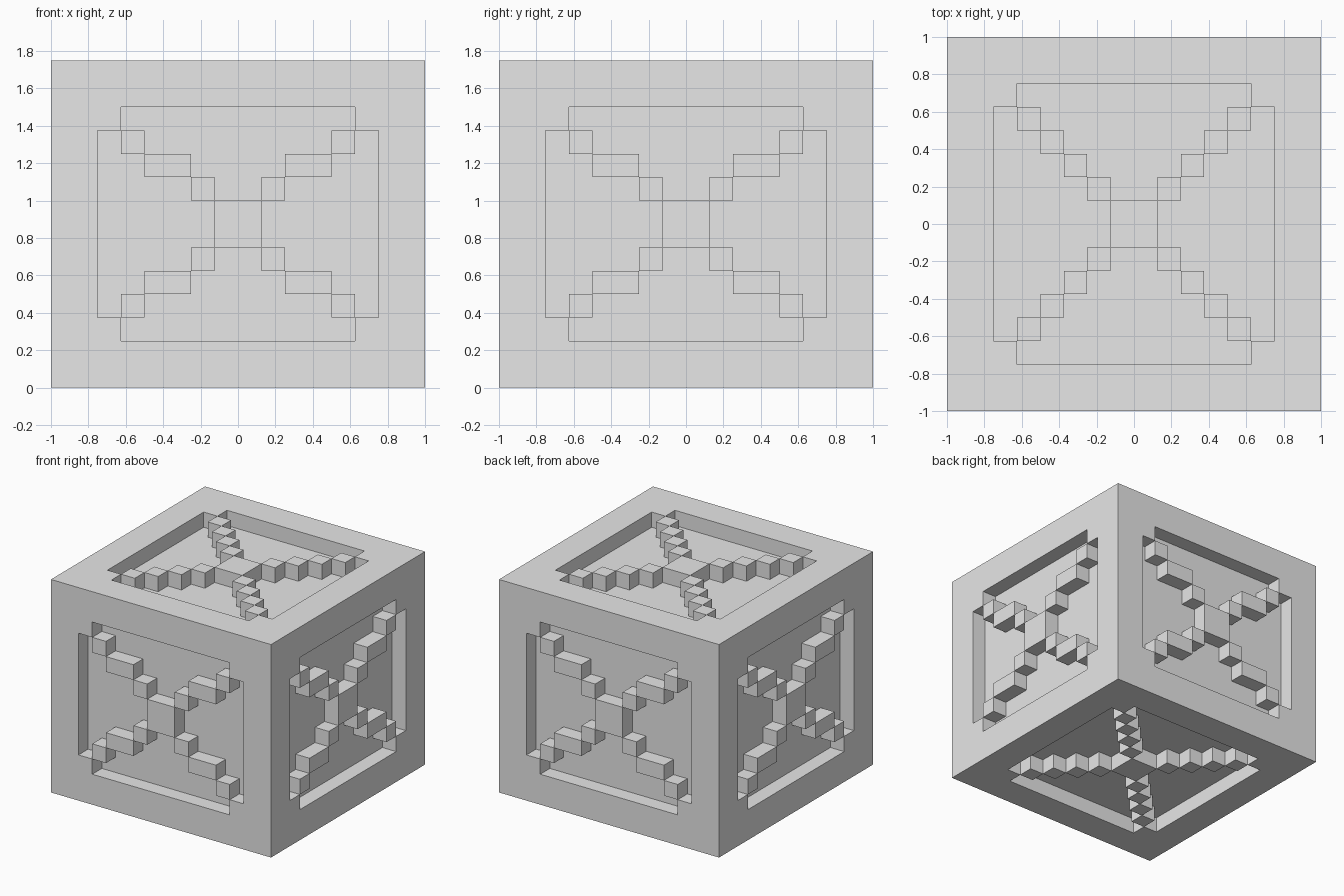
import bpy
import bmesh
from mathutils import Matrix, Vector

cube = bpy.data.objects.get("Cube")
if cube:
    bpy.data.objects.remove(cube, do_unlink=True)

# Grey stone
stone = bpy.data.materials.new("plain_grey")
stone.use_nodes = True
grey = (0.8, 0.8, 0.8, 1)
stone.diffuse_color = grey
stone.node_tree.nodes["Principled BSDF"].inputs["Base Color"].default_value = grey

HALF = 1.0           # half width
HALF_HEIGHT = 0.875
DEPTH = 0.125        # pocket depth

# Half-panel grid lines, measured out from the panel centre
FLAT = [0.125, 0.25, 0.375, 0.5, 0.625, 0.75, HALF]
SIDE_U = [0.125, 0.25, 0.5, 0.625, 0.75, HALF]
SIDE_V = [0.125, 0.25, 0.375, 0.5, 0.625, HALF_HEIGHT]


def mirrored(cuts):
    return [-c for c in reversed(cuts)] + cuts


def add_panel(bm, half_u, half_v, u_dir, v_dir, distance):
    """One block side: flush rim and stepped cross around sunken pockets."""
    us, vs = mirrored(half_u), mirrored(half_v)
    last = len(half_u) - 1
    normal = u_dir.cross(v_dir)

    def place(u, v, level):
        return bm.verts.new(u_dir * u + v_dir * v + normal * (distance - level))

    def sunken(i, j):
        a, b = abs(i - last), abs(j - last)
        return a != b and max(a, b) < last

    for i in range(len(us) - 1):
        for j in range(len(vs) - 1):
            corners = [(us[i], vs[j]), (us[i + 1], vs[j]),
                       (us[i + 1], vs[j + 1]), (us[i], vs[j + 1])]
            low = sunken(i, j)
            level = DEPTH if low else 0
            bm.faces.new([place(u, v, level) for u, v in corners])
            if not low:
                continue
            # Pocket walls wherever a raised cell is next door
            for k, (di, dj) in enumerate([(0, -1), (1, 0), (0, 1), (-1, 0)]):
                if not sunken(i + di, j + dj):
                    p, q = corners[k], corners[(k + 1) % 4]
                    bm.faces.new([place(*q, DEPTH), place(*p, DEPTH),
                                  place(*p, 0), place(*q, 0)])


bm = bmesh.new()
X, Y, Z = Vector((1, 0, 0)), Vector((0, 1, 0)), Vector((0, 0, 1))

# Top and bottom panels
add_panel(bm, FLAT, FLAT, X, Y, HALF_HEIGHT)
add_panel(bm, FLAT, FLAT, X, -Y, HALF_HEIGHT)

# Front, right, back and left panels
for u_dir in (X, Y, -X, -Y):
    add_panel(bm, SIDE_U, SIDE_V, u_dir, Z, HALF)

bmesh.ops.remove_doubles(bm, verts=bm.verts, dist=0.0001)
bmesh.ops.transform(bm, matrix=Matrix.Translation(Z * HALF_HEIGHT), verts=bm.verts)

mesh = bpy.data.meshes.new("carved_block")
bm.to_mesh(mesh)
bm.free()
mesh.materials.append(stone)
block = bpy.data.objects.new("carved_block", mesh)
bpy.context.collection.objects.link(block)
